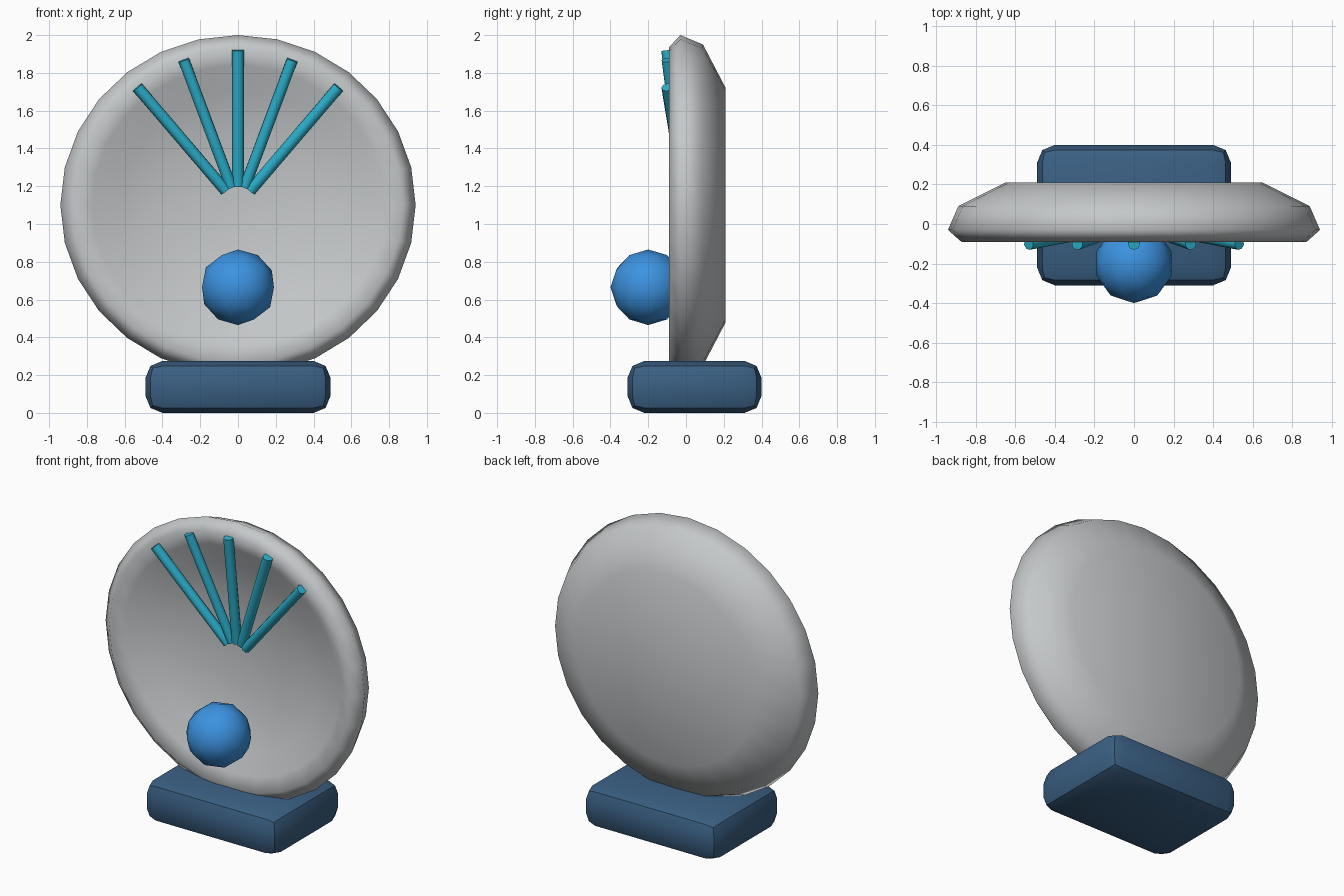
import bpy, bmesh, math
from mathutils import Vector

if "Cube" in bpy.data.objects:
    bpy.data.objects.remove(bpy.data.objects["Cube"])


def material(name, rgb):
    m = bpy.data.materials.new(name)
    m.diffuse_color = (*rgb, 1.0)
    m.use_nodes = True
    m.node_tree.nodes["Principled BSDF"].inputs["Base Color"].default_value = m.diffuse_color
    return m


GREY = material("pale grey", (0.56, 0.58, 0.59))
NAVY = material("navy blue", (0.042, 0.115, 0.225))
BLUE = material("bright blue", (0.045, 0.29, 0.75))
TEAL = material("teal", (0.024, 0.43, 0.60))


def add_object(name, bm, mat, angle):
    bmesh.ops.recalc_face_normals(bm, faces=bm.faces)
    mesh = bpy.data.meshes.new(name)
    bm.to_mesh(mesh)
    bm.free()
    mesh.materials.append(mat)
    ob = bpy.data.objects.new(name, mesh)
    bpy.context.collection.objects.link(ob)
    bpy.ops.object.select_all(action='DESELECT')
    ob.select_set(True)
    bpy.context.view_layer.objects.active = ob
    bpy.ops.object.shade_smooth_by_angle(angle=math.radians(angle))
    return ob


CENTRE_Z = 1.10

# Dish: closed profile (radius, depth) turned round the y axis, slightly wider than tall
profile = [(0, 0.09), (0.22, 0.08), (0.42, 0.05), (0.60, 0.0), (0.74, -0.06),
           (0.835, -0.09), (0.90, -0.03), (0.85, 0.09), (0.62, 0.21), (0, 0.21)]
SIDES = 28
bm = bmesh.new()
rings = []
for r, y in profile:
    if r == 0:
        rings.append([bm.verts.new((0, y, CENTRE_Z))] * SIDES)
    else:
        rings.append([bm.verts.new((1.045 * r * math.sin(a), y, CENTRE_Z + r * math.cos(a)))
                      for a in (2 * math.pi * i / SIDES for i in range(SIDES))])
for a, b in zip(rings, rings[1:]):
    for i in range(SIDES):
        j = (i + 1) % SIDES
        bm.faces.new(dict.fromkeys((a[i], a[j], b[j], b[i])))
add_object("dish", bm, GREY, 75)

# Base: rounded block
bm = bmesh.new()
bmesh.ops.create_cube(bm, size=1)
bmesh.ops.scale(bm, vec=(0.98, 0.71, 0.275), verts=bm.verts)
bmesh.ops.translate(bm, vec=(0, 0.045, 0.1375), verts=bm.verts)
bmesh.ops.bevel(bm, geom=bm.edges[:], offset=0.09, segments=2, profile=0.5, affect='EDGES')
add_object("base", bm, NAVY, 30)

# Ball on the lower front
bm = bmesh.new()
bmesh.ops.create_icosphere(bm, subdivisions=2, radius=0.2)
bmesh.ops.translate(bm, vec=(0, -0.2, 0.665), verts=bm.verts)
add_object("ball", bm, BLUE, 30)

# Fan of rods leaning out over the upper dish
for n, degrees in enumerate((-40.5, -20.5, 0, 20.5, 40.5)):
    a = math.radians(degrees)
    out = Vector((math.sin(a), 0, math.cos(a)))
    inner = Vector((0, -0.01, CENTRE_Z)) + 0.10 * out
    outer = Vector((0, -0.10, CENTRE_Z)) + 0.82 * out
    bm = bmesh.new()
    bmesh.ops.create_cone(bm, cap_ends=True, segments=8, radius1=0.031, radius2=0.031,
                          depth=(outer - inner).length)
    turn = (outer - inner).to_track_quat('Z', 'Y').to_matrix()
    bmesh.ops.rotate(bm, cent=(0, 0, 0), matrix=turn, verts=bm.verts)
    bmesh.ops.translate(bm, vec=(inner + outer) / 2, verts=bm.verts)
    add_object(f"fan_rod_{n + 1}", bm, TEAL, 50)
